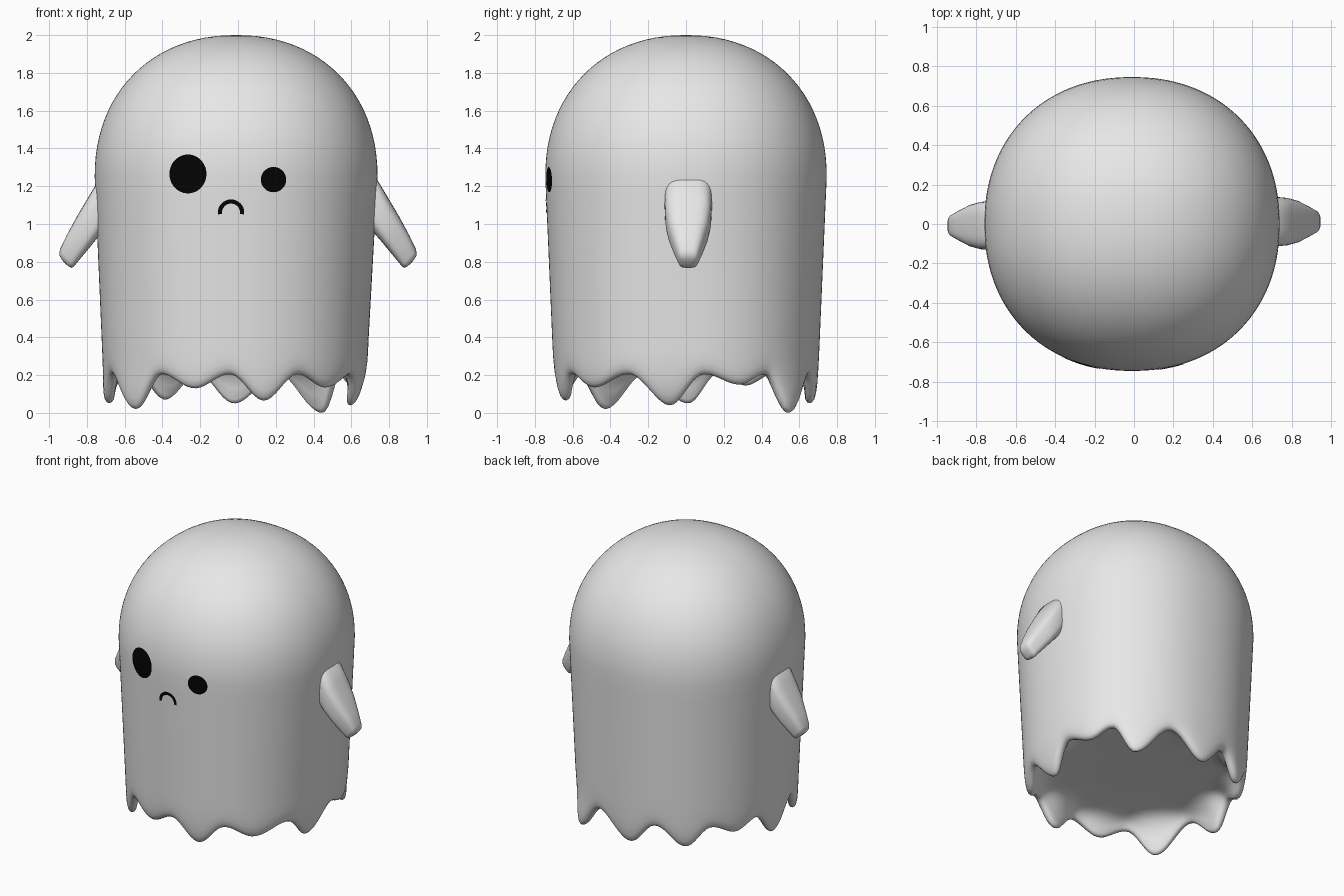
import bpy, bmesh, math

if "Cube" in bpy.data.objects:
    bpy.data.objects.remove(bpy.data.objects["Cube"])

CX = -0.01      # body axis in x
N = 176         # segments around the body


def material(name, rgb):
    m = bpy.data.materials.new(name)
    m.diffuse_color = (*rgb, 1)
    m.use_nodes = True
    m.node_tree.nodes["Principled BSDF"].inputs["Base Color"].default_value = m.diffuse_color
    return m


WHITE = material("soft white", (0.8, 0.8, 0.8))
BLACK = material("black", (0.001, 0.001, 0.001))


def loft(name, rings, mat, start=None, end=None, closed=True):
    """Skin a list of equal-length point rings, with optional end points."""
    bm = bmesh.new()
    rows = [[bm.verts.new(p) for p in ring] for ring in rings]
    n = len(rows[0])
    span = range(n if closed else n - 1)
    for a, b in zip(rows, rows[1:]):
        for i in span:
            j = (i + 1) % n
            bm.faces.new((a[i], b[i], b[j], a[j]))
    for point, row in ((start, rows[0]), (end, rows[-1])):
        if point:
            c = bm.verts.new(point)
            for i in span:
                bm.faces.new((c, row[i], row[(i + 1) % n]))
    bmesh.ops.recalc_face_normals(bm, faces=bm.faces)
    mesh = bpy.data.meshes.new(name)
    bm.to_mesh(mesh)
    bm.free()
    mesh.materials.append(mat)
    for p in mesh.polygons:
        p.use_smooth = True
    ob = bpy.data.objects.new(name, mesh)
    bpy.context.collection.objects.link(ob)
    return ob


# Body: domed sheet with a ragged hem, hollow underneath
SQ = 2.16       # slightly squared plan


def radius(z):
    if z >= 1.25:
        return 0.745 * max(0, 1 - ((z - 1.25) / 0.75) ** 2.15) ** (1 / 2.15)
    return 0.745 - 0.045 * (1.25 - z) / 1.05


# Hem tips: angle in degrees, height, outward flare
TIPS = [(-8, .04, -.045), (25, .15, 0), (50, .0, .035), (91, .05, 0), (124, .07, 0),
        (152, .145, 0), (179, .05, .02), (219, .02, .01), (251, .13, 0),
        (283, .065, -.01), (314, .135, 0)]
KEYS = []
for k, (a, z, _) in enumerate(TIPS):
    nxt = TIPS[k + 1][0] if k + 1 < len(TIPS) else TIPS[0][0] + 360
    KEYS += [(a, z), ((a + nxt) / 2, 0.205)]
KEYS.append((352, TIPS[0][1]))


def hem(deg):
    deg = (deg + 8) % 360 - 8
    for (a, za), (b, zb) in zip(KEYS, KEYS[1:]):
        if a <= deg <= b:
            t = (1 - math.cos(math.pi * (deg - a) / (b - a))) / 2
            return za + (zb - za) * t
    return KEYS[0][1]


def bump(deg, centre, width):
    d = (deg - centre + 180) % 360 - 180
    return math.exp(-(d / width) ** 2)


def body_point(deg, r, z):
    # the right side hangs slightly inwards, tips curl in or out
    drop = min(1, max(0, (1.2 - z) / 0.8))
    curl = max(0, (0.28 - z) / 0.28)
    r -= 0.012 * drop * bump(deg, -8, 24)
    r += curl ** 1.5 * sum(f * bump(deg, a, 20) for a, _, f in TIPS)
    a = math.radians(deg)
    c, s = math.cos(a), math.sin(a)
    r /= (abs(c) ** SQ + abs(s) ** SQ) ** (1 / SQ)
    return (CX + 1.005 * r * c, r * s, z)


angles = [360 * i / N for i in range(N)]
rings = []
for k in range(1, 25):
    z = 1.25 + 0.75 * math.cos(math.pi / 2 * k / 24) ** (2 / 2.15)
    rings.append([body_point(d, radius(z), z) for d in angles])
for k in range(1, 9):
    z = 1.25 - 0.85 * k / 8
    rings.append([body_point(d, radius(z), z) for d in angles])
# (fraction of the way from z = 0.4 to the hem, inset) down and round the lip
LIP = [(.25, 0), (.5, .001), (.7, .003), (.85, .008), (.94, .016), (.985, .027),
       (1, .04), (.985, .053), (.94, .063)]
for f, inset in LIP:
    ring = []
    for d in angles:
        z = 0.4 + (hem(d) - 0.4) * f
        ring.append(body_point(d, radius(z) - inset, z))
    rings.append(ring)
# inside of the skirt, rising from the lip to a flat ceiling
lip = rings[-1]
CEILING = 0.27
for t, r in ((.3, .625), (.6, .605), (.82, .575), (.94, .54), (1, .49), (1, .25)):
    ring = []
    for d, p in zip(angles, lip):
        ring.append(body_point(d, r, p[2] + (CEILING - p[2]) * t))
    rings.append(ring)
loft("body", rings, WHITE, (CX, 0, 2), (CX, 0, CEILING))


# Arms: tapered rounded sleeves; sections are top (x, z), bottom (x, z), half width
SECTIONS = [((.63, 1.29), (.65, 1.06), .118), ((.735, 1.238), (.718, .955), .125),
            ((.795, 1.138), (.757, .91), .12), ((.853, 1.04), (.79, .87), .106),
            ((.908, .938), (.84, .81), .077), ((.943, .865), (.866, .778), .057),
            ((.946, .835), (.88, .768), .048), ((.932, .81), (.9, .778), .028)]


def spow(v, e):
    return math.copysign(abs(v) ** e, v)


def arm(name, side, y0):
    rings = []
    for (xt, zt), (xb, zb), w in SECTIONS:
        ring = []
        for i in range(32):
            a = 2 * math.pi * i / 32
            u, v = spow(math.cos(a), .6), spow(math.sin(a), .6)
            x = (xt + xb) / 2 + u * (xt - xb) / 2
            z = (zt + zb) / 2 + u * (zt - zb) / 2
            ring.append((side * x, y0 + v * w, z))
        rings.append(ring)
    loft(name, rings, WHITE, (side * .64, y0, 1.16), (side * .915, y0, .792))


arm("right_arm", 1, 0.012)
arm("left_arm", -1, -0.008)


# Face: thin plates wrapped onto the front of the body
def on_front(x, z, lift=0.003):
    r = radius(z)
    return (x, -(r ** SQ - abs(x - CX) ** SQ) ** (1 / SQ) - lift, z)


def eye(name, cx, cz, rx, rz):
    rings = [[on_front(cx + rx * f * math.cos(2 * math.pi * i / 48),
                       cz + rz * f * math.sin(2 * math.pi * i / 48))
              for i in range(48)] for f in (.25, .5, .75, 1)]
    loft(name, rings, BLACK, on_front(cx, cz))


eye("large_eye", -.265, 1.265, .098, .103)
eye("small_eye", .188, 1.235, .067, .067)

# Frowning mouth
arc = [math.radians(-8 + 196 * i / 32) for i in range(33)]
loft("mouth", [[on_front(-.037 + r * math.cos(a), 1.06 + r * math.sin(a)) for a in arc]
               for r in (.048, .059, .07)], BLACK, closed=False)
